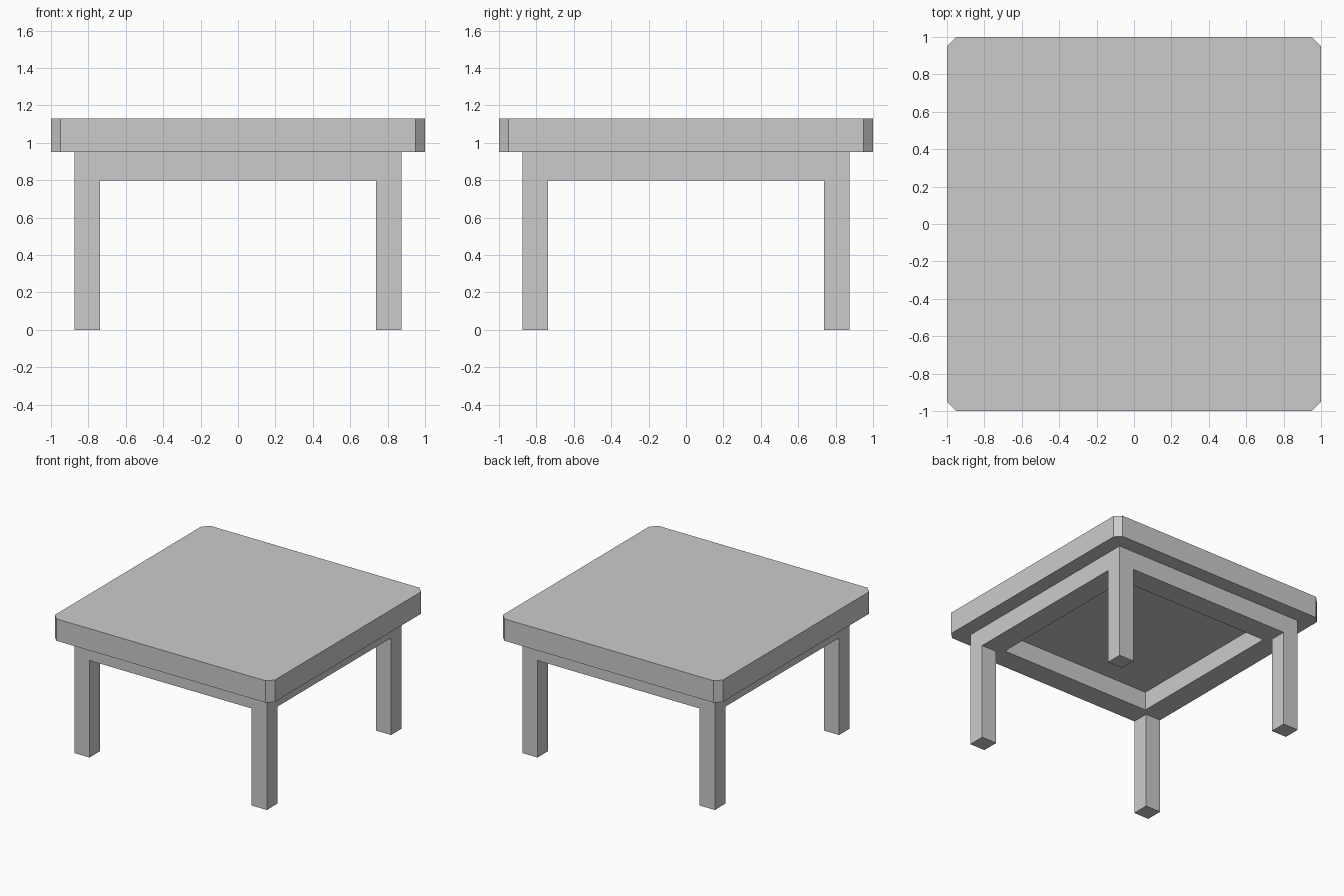
import bpy
import bmesh

cube = bpy.data.objects.get("Cube")
if cube:
    bpy.data.objects.remove(cube, do_unlink=True)

TOP_Z, UNDER_Z, APRON_Z = 1.13, 0.95, 0.797
OUTER, INNER, LEG = 0.875, 0.69, 0.138

grey = bpy.data.materials.new("plain grey")
grey.use_nodes = True
colour = (0.6, 0.6, 0.6, 1)
grey.diffuse_color = colour
grey.node_tree.nodes["Principled BSDF"].inputs["Base Color"].default_value = colour


def finish(name, bm):
    bmesh.ops.recalc_face_normals(bm, faces=bm.faces)
    mesh = bpy.data.meshes.new(name)
    bm.to_mesh(mesh)
    bm.free()
    mesh.materials.append(grey)
    obj = bpy.data.objects.new(name, mesh)
    bpy.context.collection.objects.link(obj)
    return obj


def box(bm, x, y, width, z0, z1):
    verts = bmesh.ops.create_cube(bm, size=1)["verts"]
    bmesh.ops.scale(bm, vec=(width, width, z1 - z0), verts=verts)
    bmesh.ops.translate(bm, vec=(x, y, (z0 + z1) / 2), verts=verts)


# Tabletop with its four upright corner edges chamfered
bm = bmesh.new()
box(bm, 0, 0, 2, UNDER_Z, TOP_Z)
upright = [e for e in bm.edges if abs(e.verts[0].co.z - e.verts[1].co.z) > 0.1]
bmesh.ops.bevel(bm, geom=upright, offset=0.05, segments=1, affect='EDGES')
finish("tabletop", bm)

# Apron: a square ring flush with the outside of the legs
bm = bmesh.new()
corners = [(-1, -1), (1, -1), (1, 1), (-1, 1)]
section = [(OUTER, APRON_Z), (OUTER, UNDER_Z), (INNER, UNDER_Z), (INNER, APRON_Z)]
rings = [[bm.verts.new((sx * r, sy * r, z)) for r, z in section] for sx, sy in corners]
for i in range(4):
    a, b = rings[i], rings[(i + 1) % 4]
    for j in range(4):
        k = (j + 1) % 4
        bm.faces.new((a[j], b[j], b[k], a[k]))
finish("apron", bm)

# Four square legs under the apron corners
centre = OUTER - LEG / 2
for sx, sy in corners:
    bm = bmesh.new()
    box(bm, sx * centre, sy * centre, LEG, 0, APRON_Z)
    side = "left" if sx > 0 else "right"
    end = "front" if sy < 0 else "back"
    finish(f"{end}_{side}_leg", bm)
